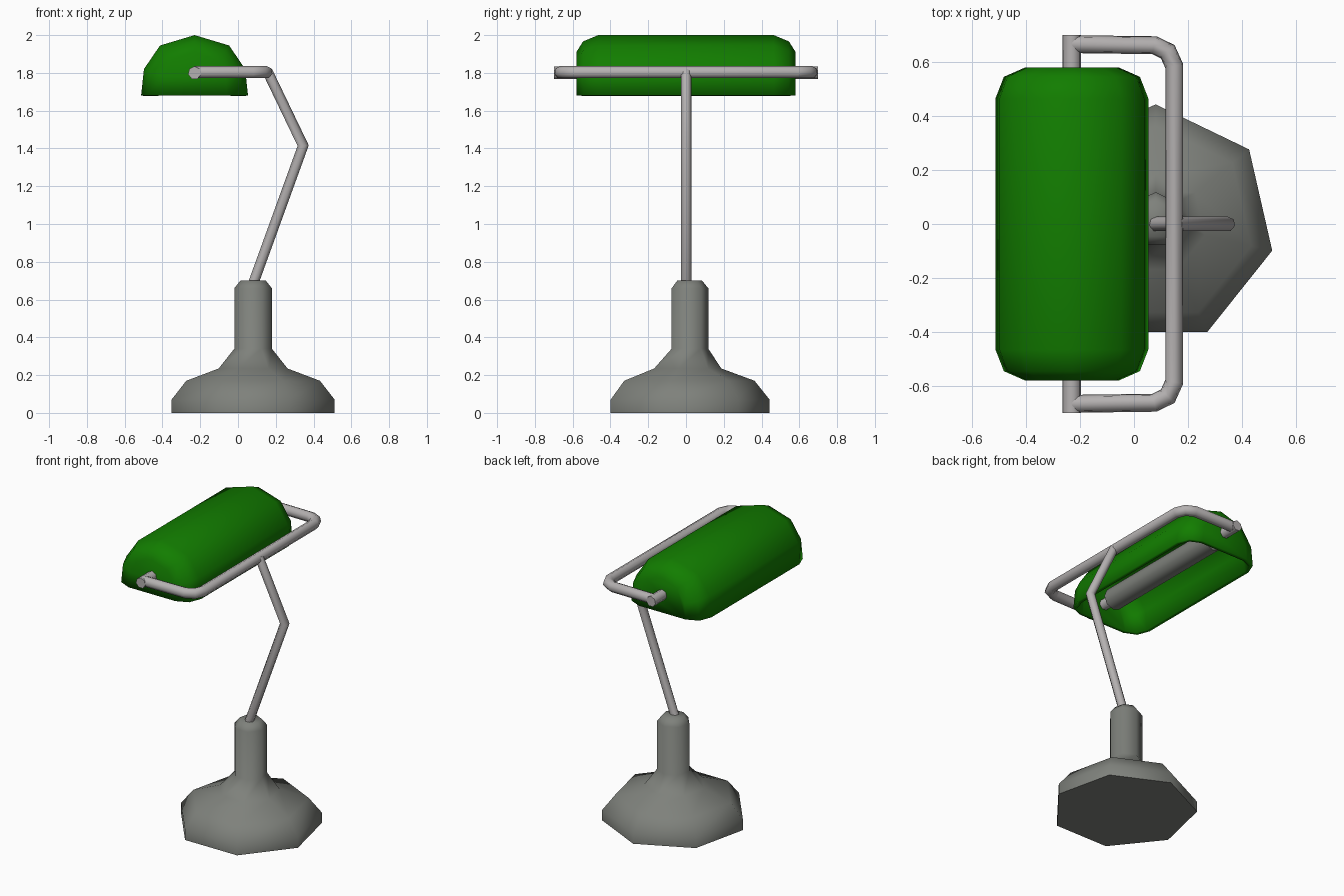
import bpy, bmesh, math
from mathutils import Vector

if "Cube" in bpy.data.objects:
    bpy.data.objects.remove(bpy.data.objects["Cube"])


def material(name, rgb):
    m = bpy.data.materials.new(name)
    m.diffuse_color = (*rgb, 1)
    m.use_nodes = True
    m.node_tree.nodes["Principled BSDF"].inputs["Base Color"].default_value = m.diffuse_color
    return m


BASE = material("base grey", (0.21, 0.22, 0.20))
METAL = material("metal light grey", (0.46, 0.44, 0.44))
GREEN = material("shade green", (0.006, 0.205, 0.0))


def finish(bm, name, mat, angle=60):
    bmesh.ops.recalc_face_normals(bm, faces=bm.faces)
    me = bpy.data.meshes.new(name)
    bm.to_mesh(me)
    bm.free()
    me.materials.append(mat)
    ob = bpy.data.objects.new(name, me)
    bpy.context.collection.objects.link(ob)
    bpy.ops.object.select_all(action='DESELECT')
    ob.select_set(True)
    bpy.context.view_layer.objects.active = ob
    bpy.ops.object.shade_smooth_by_angle(angle=math.radians(angle))
    return ob


def skin(rings, name, mat, closed=True, angle=60):
    """Bridge equal-sized point rings and cap both ends."""
    bm = bmesh.new()
    vs = [[bm.verts.new(p) for p in r] for r in rings]
    n = len(vs[0])
    for a, b in zip(vs, vs[1:]):
        for i in range(n if closed else n - 1):
            j = (i + 1) % n
            bm.faces.new((a[i], a[j], b[j], b[i]))
    bm.faces.new(vs[0])
    bm.faces.new(vs[-1])
    return finish(bm, name, mat, angle)


def tube(name, path, normal, r, mat, sides=7):
    """Mitred tube along a path lying in the plane of the given normal."""
    pts, n = [Vector(p) for p in path], Vector(normal)
    rings = []
    for i, p in enumerate(pts):
        d0 = (p - pts[i - 1]).normalized() if i else (pts[1] - p).normalized()
        d1 = (pts[i + 1] - p).normalized() if i < len(pts) - 1 else d0
        t = (d0 + d1).normalized()
        side = n.cross(t) / t.dot(d0)
        rings.append([p + r * (math.cos(a) * n + math.sin(a) * side)
                      for a in (2 * math.pi * k / sides for k in range(sides))])
    return skin(rings, name, mat)


# Seven-sided base with neck: (radius, height, y offset)
profile = [(.443, 0, 0), (.443, .07, 0), (.363, .17, 0), (.187, .235, 0),
           (.102, .34, .016), (.102, .66, .016), (.069, .70, .016)]
skin([[(.08 + r * math.cos(a), oy + r * math.sin(a), z)
       for a in (math.pi / 2 + 2 * math.pi * k / 7 for k in range(7))]
      for r, z, oy in profile], "base", BASE)

# Bent arm
tube("arm", [(.075, 0, .67), (.345, 0, 1.415), (.155, 0, 1.81)], (0, 1, 0), .028, METAL)

# U-shaped frame holding the shade
half = [(-.23, .666), (.075, .662), (.125, .638), (.149, .585)]
path = half + [(x, -y) for x, y in reversed(half)]
tube("frame", [(x, y, 1.803) for x, y in path], (0, 0, 1), .034, METAL)

# Rod through the shade and the darker lamp tube on it
tube("shade_rod", [(-.23, -.70, 1.80), (-.23, .70, 1.80)], (0, 0, 1), .035, METAL)
tube("lamp_tube", [(-.23, -.47, 1.80), (-.23, .47, 1.80)], (0, 0, 1), .07, BASE, 8)

# Rounded trough shade: half section as (x, height), shrunk toward each end
section = [(.283, 0), (.268, .14), (.183, .265), (0, .32)]
section += [(-x, z) for x, z in reversed(section[:-1])]
ends = [(.58, .61, .72), (.545, .89, .895), (.465, 1, 1)]
stations = [(-y, sx, sz) for y, sx, sz in ends] + list(reversed(ends))
shade = skin([[(-.23 + x * sx, y, 1.68 + z * sz) for x, z in section]
              for y, sx, sz in stations], "shade", GREEN, closed=False, angle=70)
# make sure the open shell faces outward before thickening inward
me = shade.data
top = max(me.polygons, key=lambda p: p.center.z)
if top.normal.z < 0:
    me.flip_normals()
s = shade.modifiers.new("thickness", 'SOLIDIFY')
s.thickness = .025
s.offset = -1
